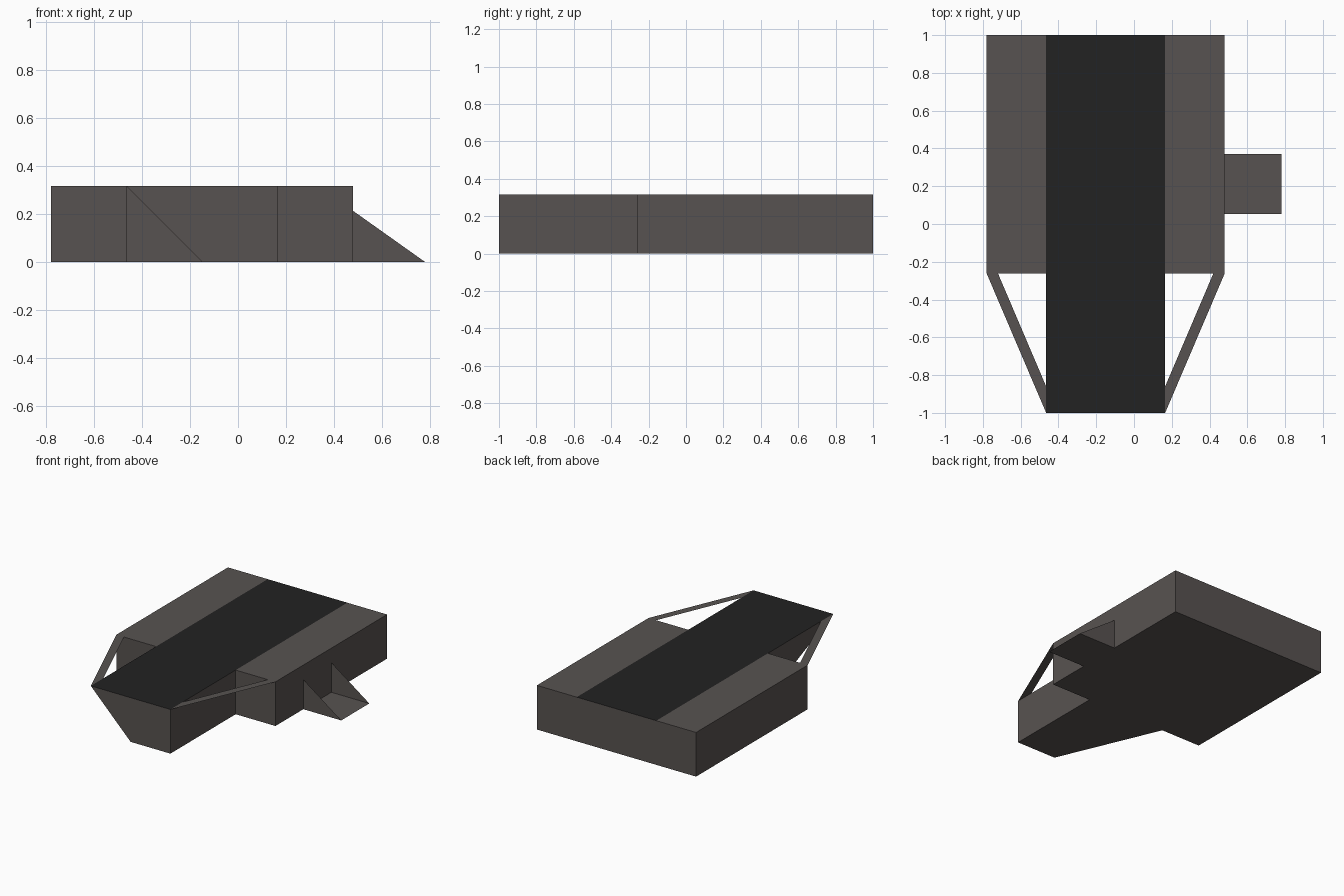
import bpy, bmesh

if "Cube" in bpy.data.objects:
    bpy.data.objects.remove(bpy.data.objects["Cube"])

# Key measurements
X0, X1, XM, X2, X3, X4 = -0.78, -0.465, -0.15, 0.165, 0.48, 0.78
Y0, Y1, Y2 = -1.0, -0.262, 1.0
H = 0.316


def material(name, rgb):
    m = bpy.data.materials.new(name)
    m.diffuse_color = (*rgb, 1)
    m.use_nodes = True
    m.node_tree.nodes["Principled BSDF"].inputs["Base Color"].default_value = m.diffuse_color
    return m


brown = material("warm_grey", (0.097, 0.086, 0.082))
black = material("near_black", (0.016, 0.016, 0.016))


def sheet_part(name, polygons, mat):
    """One object from a few flat polygons, shared corners welded."""
    bm = bmesh.new()
    for poly in polygons:
        bm.faces.new([bm.verts.new(p) for p in poly])
    bmesh.ops.remove_doubles(bm, verts=bm.verts, dist=1e-4)
    bmesh.ops.recalc_face_normals(bm, faces=bm.faces)
    mesh = bpy.data.meshes.new(name)
    bm.to_mesh(mesh)
    bm.free()
    mesh.materials.append(mat)
    ob = bpy.data.objects.new(name, mesh)
    bpy.context.collection.objects.link(ob)
    return ob


def flat(points, z):
    return [(x, y, z) for x, y in points]


def rect(xa, xb, ya, yb):
    return [(xa, ya), (xb, ya), (xb, yb), (xa, yb)]


# Hull: upright walls along the right, back and left sides
path = [(X2, Y0), (X2, Y1), (X3, Y1), (X3, Y2), (X0, Y2), (X0, Y1), (X1, Y1)]
hull = [[(*a, 0), (*b, 0), (*b, H), (*a, H)] for a, b in zip(path, path[1:])]
# Nose with its lower left corner open: left side, front, underside
hull.append([(X1, Y1, 0), (X1, Y1, H), (X1, Y0, H)])
hull.append([(X1, Y0, H), (XM, Y0, 0), (X2, Y0, 0), (X2, Y0, H)])
hull.append(flat([(XM, Y0), (X2, Y0), (X2, Y1), (X1, Y1)], 0))
hull.append(flat(rect(X0, X3, Y1, Y2), 0))
# Side decks
for xa, xb in ((X0, X1), (X2, X3)):
    hull.append(flat(rect(xa, xb, Y1, Y2), H))
sheet_part("hull", hull, brown)

# Dark runway strip along the top
runway = sheet_part("runway", [flat(rect(X1, X2, Y0, Y2), H)], black)

# Thin diagonal struts from the decks to the nose
for side, outer, inner, s in (("left", X0, X1, 1), ("right", X3, X2, -1)):
    sheet_part(side + "_strut", [flat([(outer, Y1), (inner, Y0), (inner, Y0 + 0.14),
                                       (outer + s * 0.06, Y1)], H)], brown)

# Open side ramp: floor and two triangular cheeks
ya, yb = 0.053, 0.37
ramp = [flat(rect(X3, X4, ya, yb), 0)]
ramp += [[(X3, y, 0), (X4, y, 0), (X3, y, 0.213)] for y in (ya, yb)]
sheet_part("side_ramp", ramp, brown)

# Upward normal on the flat runway
for p in runway.data.polygons:
    if p.normal.z < 0:
        runway.data.flip_normals()
        break
